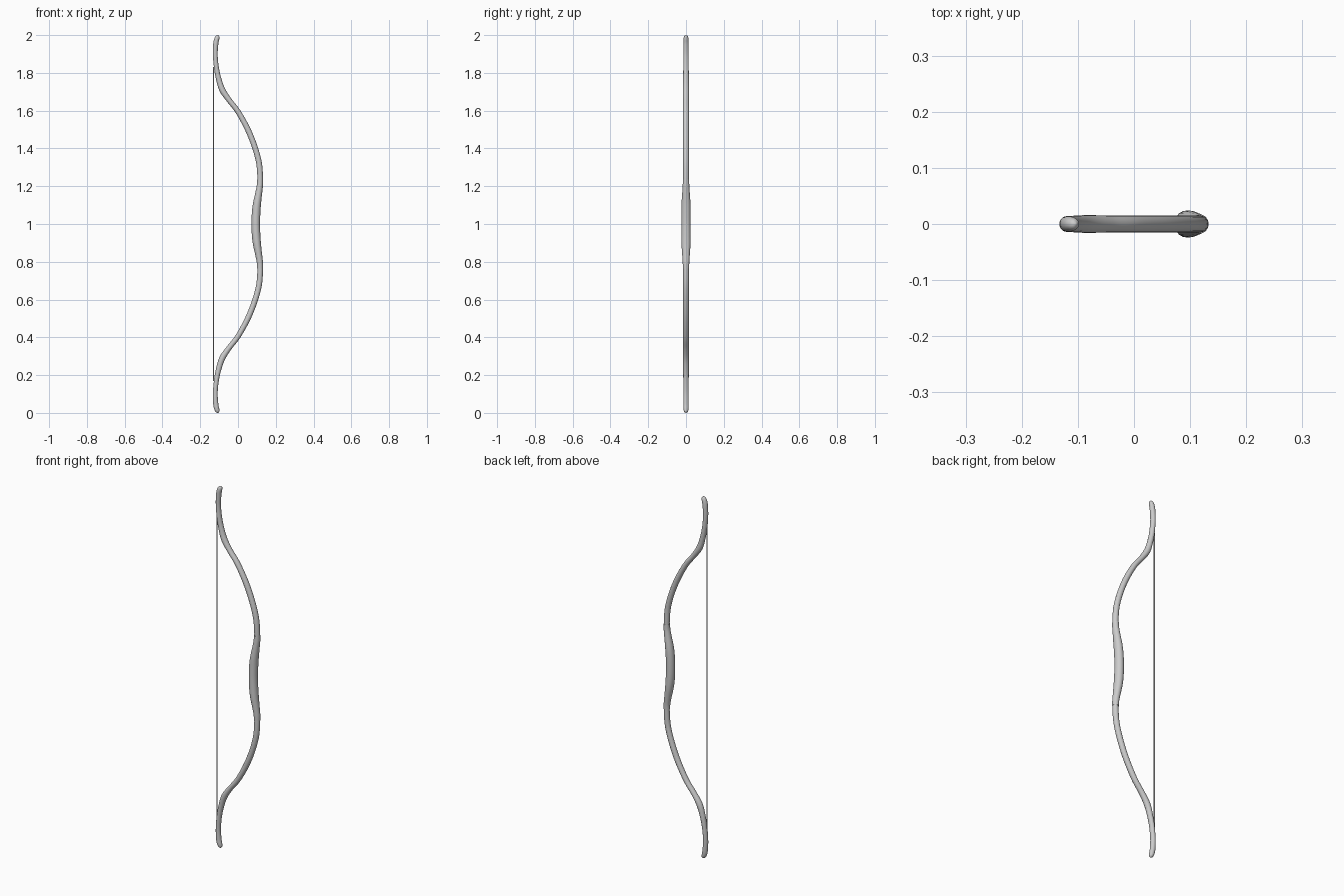
import bpy, math
from mathutils import Vector

if "Cube" in bpy.data.objects:
    bpy.data.objects.remove(bpy.data.objects["Cube"])

SIDES = 20


def smooth_rows(rows, steps=6):
    """Catmull-Rom interpolation through rows of (x, z, thickness, width)."""
    out = []
    for i in range(len(rows) - 1):
        p0, p1 = Vector(rows[max(i - 1, 0)]), Vector(rows[i])
        p2, p3 = Vector(rows[i + 1]), Vector(rows[min(i + 2, len(rows) - 1)])
        for k in range(steps):
            t = k / steps
            out.append(0.5 * (2 * p1 + (p2 - p0) * t
                              + (2 * p0 - 5 * p1 + 4 * p2 - p3) * t * t
                              + (3 * p1 - p0 - 3 * p2 + p3) * t ** 3))
    out.append(Vector(rows[-1]))
    return out


def loft(name, half, steps=6):
    """Elliptical sweep, mirrored about z = 1; half runs from centre to tip."""
    lower = [(x, -h, a, b) for x, h, a, b in reversed(half[1:])]
    rows = smooth_rows(lower + half, steps)
    verts, faces = [], []
    for i, (x, h, a, b) in enumerate(rows):
        d = rows[min(i + 1, len(rows) - 1)] - rows[max(i - 1, 0)]
        t = Vector((d[0], d[1])).normalized()
        for k in range(SIDES):
            ang = 2 * math.pi * k / SIDES
            c, s = a * math.cos(ang), b * math.sin(ang)
            verts.append((x + t.y * c, s, 1 + h - t.x * c))
    for i in range(len(rows) - 1):
        for k in range(SIDES):
            k2 = (k + 1) % SIDES
            faces.append((i * SIDES + k, i * SIDES + k2,
                          (i + 1) * SIDES + k2, (i + 1) * SIDES + k))
    faces.append(tuple(reversed(range(SIDES))))
    faces.append(tuple(range(len(verts) - SIDES, len(verts))))
    me = bpy.data.meshes.new(name)
    me.from_pydata(verts, [], faces)
    ob = bpy.data.objects.new(name, me)
    bpy.context.collection.objects.link(ob)
    bpy.ops.object.select_all(action='DESELECT')
    ob.select_set(True)
    bpy.context.view_layer.objects.active = ob
    bpy.ops.object.shade_smooth_by_angle(angle=math.radians(40))
    return ob


# Recurved bow stave: x, height from centre, half thickness, half width
loft("bow_stave", [
    (0.095, 0.0, 0.019, 0.016), (0.101, 0.1, 0.018, 0.016),
    (0.116, 0.2, 0.015, 0.015), (0.117, 0.26, 0.015, 0.015),
    (0.110, 0.33, 0.015, 0.015), (0.088, 0.41, 0.015, 0.015),
    (0.052, 0.50, 0.015, 0.015), (0.0, 0.595, 0.014, 0.015),
    (-0.048, 0.657, 0.014, 0.015), (-0.082, 0.708, 0.016, 0.016),
    (-0.100, 0.76, 0.0145, 0.015), (-0.113, 0.82, 0.013, 0.0145),
    (-0.120, 0.89, 0.0125, 0.014), (-0.118, 0.95, 0.0135, 0.014),
    (-0.112, 0.98, 0.013, 0.013), (-0.106, 0.994, 0.009, 0.009),
    (-0.103, 0.999, 0.002, 0.002)])

# Thicker grip wrapped around the middle
loft("grip", [
    (0.094, 0.0, 0.0225, 0.024), (0.096, 0.06, 0.0225, 0.024),
    (0.101, 0.11, 0.021, 0.0235), (0.110, 0.165, 0.018, 0.020),
    (0.116, 0.205, 0.0165, 0.0175), (0.117, 0.235, 0.016, 0.0165)])

# Bowstring stretched between the two limbs
bpy.ops.mesh.primitive_cylinder_add(vertices=12, radius=0.003, depth=1.66,
                                    location=(-0.129, 0, 1))
bpy.context.object.name = "bowstring"
bpy.ops.object.shade_smooth_by_angle(angle=math.radians(40))
